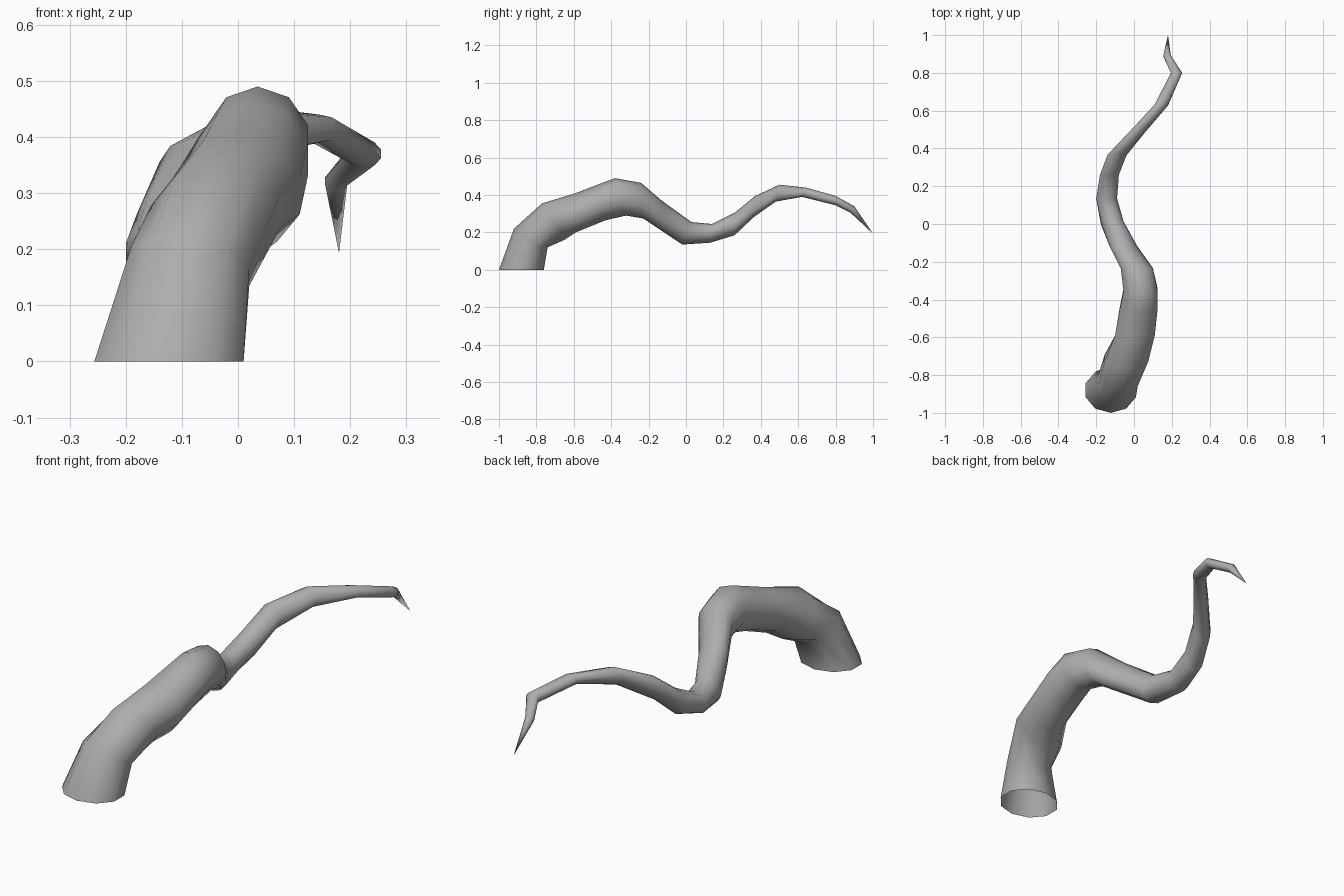
import bpy
import bmesh
from math import cos, sin, pi
from mathutils import Vector

SIDES = 10

# Remove the default cube
default_cube = bpy.data.objects.get("Cube")
if default_cube:
    bpy.data.objects.remove(default_cube, do_unlink=True)

# Cross-sections from base to tip:
# centre x, half width, upper edge (y, z), lower edge (y, z), drop of the +x side
SECTIONS = [
    (-.123, .133, (-1, 0), (-.76, 0), 0),
    (-.085, .105, (-.92, .22), (-.74, .12), .02),
    (-.04, .115, (-.77, .355), (-.65, .16), -.01),
    (.005, .105, (-.59, .41), (-.59, .2), .01),
    (.025, .1, (-.46, .46), (-.43, .265), 0),
    (.035, .09, (-.38, .49), (-.32, .29), 0),
    (.015, .085, (-.24, .465), (-.23, .275), 0),
    (-.055, .072, (-.13, .37), (-.11, .195), 0),
    (-.115, .06, (.03, .255), (-.02, .135), 0),
    (-.145, .055, (.14, .245), (.13, .145), 0),
    (-.13, .05, (.26, .305), (.26, .185), 0),
    (-.09, .05, (.37, .395), (.36, .28), 0),
    (.02, .04, (.5, .455), (.48, .365), 0),
    (.145, .035, (.64, .44), (.62, .39), 0),
    (.225, .03, (.8, .395), (.8, .345), 0),
    (.175, .02, (.9, .34), (.88, .305), 0),
]
TIP = Vector((.18, 1, .193))


def make_ring(bm, centre_x, half_width, upper, lower, drop):
    """Add one loop of vertices spanning the upper and lower edge points."""
    top = Vector((centre_x, *upper))
    bottom = Vector((centre_x, *lower))
    centre = (top + bottom) / 2
    rise = (top - bottom) / 2
    # widen slightly so the outermost corners reach the half width
    across = Vector((half_width, 0, -drop)) / cos(pi / SIDES)
    ring = []
    for i in range(SIDES):
        angle = pi / 2 + 2 * pi * i / SIDES
        ring.append(bm.verts.new(centre + across * cos(angle) + rise * sin(angle)))
    return ring


def bridge(bm, first, second):
    """Join two neighbouring loops with quads."""
    for i in range(SIDES):
        j = (i + 1) % SIDES
        bm.faces.new((first[i], first[j], second[j], second[i]))


# Tapering body, open at the base and pointed at the tip
bm = bmesh.new()
rings = [make_ring(bm, *section) for section in SECTIONS]
for first, second in zip(rings, rings[1:]):
    bridge(bm, first, second)
tip = bm.verts.new(TIP)
last = rings[-1]
for i in range(SIDES):
    bm.faces.new((last[i], last[(i + 1) % SIDES], tip))

# Make the outside face outward, judged by a face on the base loop
bmesh.ops.recalc_face_normals(bm, faces=bm.faces[:])
bm.faces.ensure_lookup_table()
base_centre = sum((v.co for v in rings[0]), Vector()) / SIDES
face = bm.faces[0]
if face.normal.dot(face.calc_center_median() - base_centre) < 0:
    bmesh.ops.reverse_faces(bm, faces=bm.faces[:])
for face in bm.faces:
    face.smooth = True

mesh = bpy.data.meshes.new("tentacle")
bm.to_mesh(mesh)
bm.free()
tentacle = bpy.data.objects.new("tentacle", mesh)
bpy.context.collection.objects.link(tentacle)

# Single grey material
grey = bpy.data.materials.new("plain grey")
grey.use_nodes = True
colour = (.42, .42, .42, 1)
grey.diffuse_color = colour
grey.node_tree.nodes["Principled BSDF"].inputs["Base Color"].default_value = colour
mesh.materials.append(grey)
